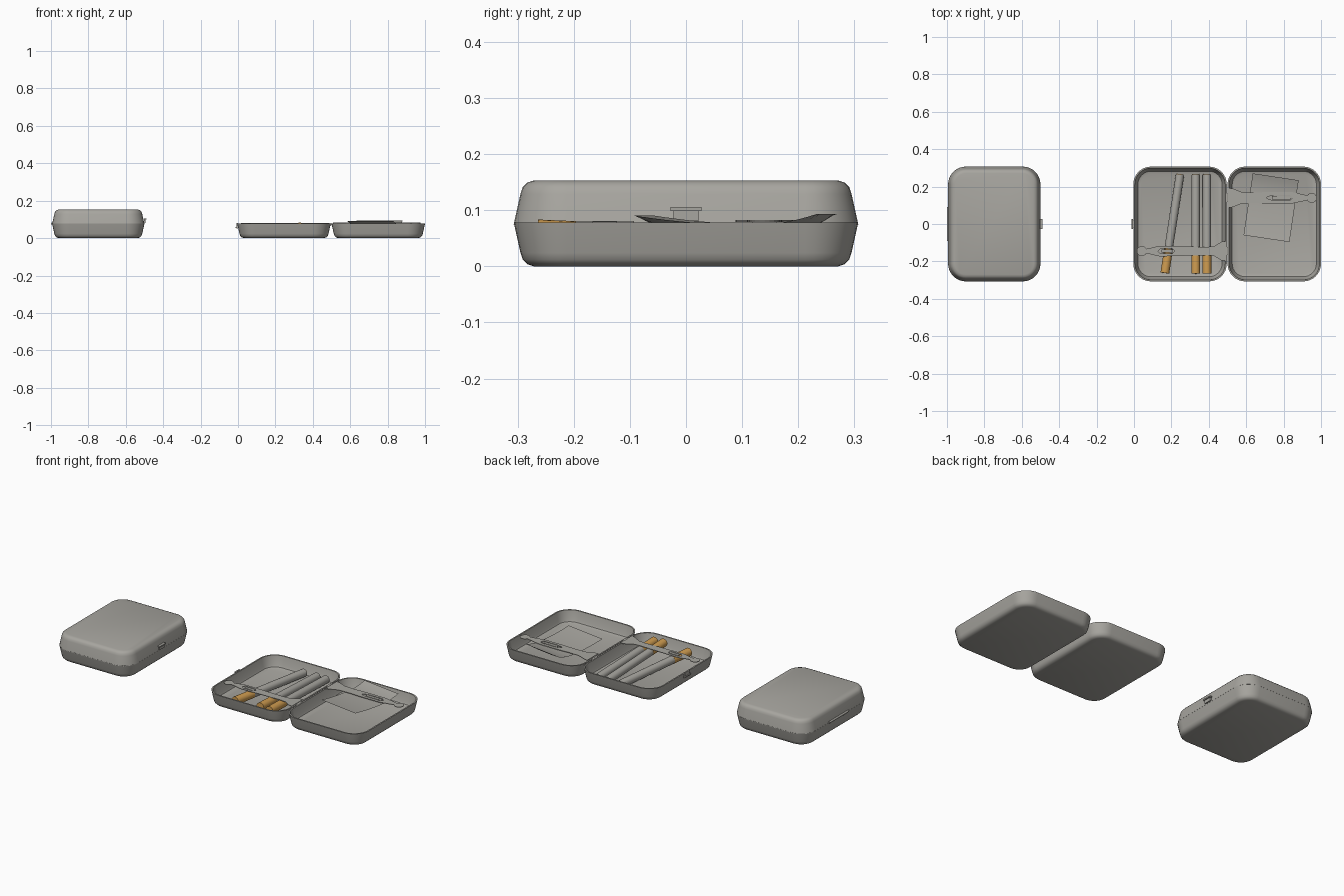
import bpy, bmesh, math
from mathutils import Vector

old = bpy.data.objects.get("Cube")
if old:
    bpy.data.objects.remove(old, do_unlink=True)


def material(name, rgb):
    m = bpy.data.materials.new(name)
    m.use_nodes = True
    m.diffuse_color = (*rgb, 1)
    m.node_tree.nodes["Principled BSDF"].inputs["Base Color"].default_value = (*rgb, 1)
    return m


GREY = material("warm grey", (0.39, 0.38, 0.35))
ORANGE = material("filter orange", (0.62, 0.33, 0.08))


def finish(bm, name, mat, smooth=True):
    bmesh.ops.remove_doubles(bm, verts=bm.verts, dist=0.00001)
    bmesh.ops.recalc_face_normals(bm, faces=bm.faces)
    mesh = bpy.data.meshes.new(name)
    bm.to_mesh(mesh)
    bm.free()
    mesh.materials.append(mat)
    ob = bpy.data.objects.new(name, mesh)
    bpy.context.collection.objects.link(ob)
    if smooth:
        bpy.ops.object.select_all(action='DESELECT')
        ob.select_set(True)
        bpy.context.view_layer.objects.active = ob
        bpy.ops.object.shade_smooth_by_angle(angle=math.radians(35))
    return ob


def rounded_ring(bm, cx, hx, hy, radius, z, steps=8):
    ring = []
    for q, (sx, sy) in enumerate([(1, 1), (-1, 1), (-1, -1), (1, -1)]):
        for i in range(steps + 1):
            a = math.pi / 2 * (q + i / steps)
            ring.append(bm.verts.new((cx + sx * (hx - radius) + radius * math.cos(a),
                                      sy * (hy - radius) + radius * math.sin(a), z)))
    return ring


# Shell section: inset from the rim and height, outside first, then inside
SECTION = [(0.036, 0), (0.024, 0.004), (0.016, 0.012), (0.012, 0.024), (0, 0.078),
           (0.008, 0.078), (0.02, 0.026), (0.025, 0.016), (0.04, 0.011)]


def shell(name, cx, half, flip=False):
    bm = bmesh.new()
    rings = [rounded_ring(bm, cx, half - d, 0.307 - d, 0.095 - d,
                          0.153 - z if flip else z) for d, z in SECTION]
    for a, b in zip(rings, rings[1:]):
        for i in range(len(a)):
            j = (i + 1) % len(a)
            bm.faces.new((a[i], a[j], b[j], b[i]))
    bm.faces.new(rings[0])
    bm.faces.new(rings[-1])
    return finish(bm, name, GREY)


def box(name, loc, size):
    bm = bmesh.new()
    bmesh.ops.create_cube(bm, size=1)
    for v in bm.verts:
        v.co = Vector(loc) + Vector(a * b for a, b in zip(v.co, size))
    return finish(bm, name, GREY, False)


def rod(name, p, q, radius, mat):
    p, q = Vector(p), Vector(q)
    bm = bmesh.new()
    bmesh.ops.create_cone(bm, cap_ends=True, segments=20, radius1=radius, radius2=radius,
                          depth=(q - p).length)
    turn = (q - p).to_track_quat('Z', 'Y').to_matrix()
    for v in bm.verts:
        v.co = turn @ v.co + (p + q) / 2
    return finish(bm, name, mat)


# Closed case and the two halves of the open case
shell("closed_base", -0.747, 0.247)
shell("closed_lid", -0.747, 0.247, flip=True)
shell("open_base", 0.246, 0.25)
shell("open_lid", 0.75, 0.25)

# Latches
box("closed_latch_neck", (-0.499, 0, 0.09), (0.008, 0.044, 0.02))
box("closed_latch_bar", (-0.496, 0, 0.102), (0.014, 0.056, 0.007))
box("open_latch_neck", (-0.005, 0, 0.067), (0.008, 0.044, 0.03))
box("open_latch_bar", (-0.009, 0, 0.057), (0.009, 0.056, 0.007))

# Hinges
rod("closed_hinge", (-0.994, -0.09, 0.078), (-0.994, 0.09, 0.078), 0.006, GREY)
for side, y in (("front", -0.145), ("back", 0.14)):
    rod("open_hinge_" + side, (0.498, y - 0.022, 0.074), (0.498, y + 0.022, 0.074), 0.006, GREY)


# Cigarettes: paper, filter and tobacco tip
def cigarette(name, tip, end):
    tip, end = Vector(tip), Vector(end)
    joint = tip.lerp(end, 0.755)
    rod(name + "_paper", tip, joint, 0.0225, GREY)
    rod(name + "_filter", joint, end, 0.0235, ORANGE)
    rod(name + "_tobacco", tip.lerp(end, -0.006), tip.lerp(end, 0.01), 0.02, ORANGE)


cigarette("slanted_cigarette", (0.246, 0.263, 0.037), (0.165, -0.262, 0.05))
cigarette("middle_cigarette", (0.33, 0.263, 0.037), (0.33, -0.265, 0.06))
cigarette("right_cigarette", (0.39, 0.263, 0.037), (0.39, -0.265, 0.054))


# Spring straps: stations of distance from the hinge, half width, slot half width
def strap(name, x0, direction, y, z, stations, tongue):
    bm = bmesh.new()

    def band(points):
        rows = [[bm.verts.new((x0 + direction * d, y + w, z)) for w in (a, b)]
                for d, a, b in points]
        for (a, b), (c, d) in zip(rows, rows[1:]):
            bm.faces.new((a, b, d, c))

    for s in (1, -1):
        band([(d, s * hole, s * w) for d, w, hole in stations])
    band([(d, -w, w) for d, w in tongue])
    ob = finish(bm, name, GREY, False)
    mod = ob.modifiers.new("thickness", 'SOLIDIFY')
    mod.thickness = 0.003
    mod.offset = 0


def head(start, radius):
    out = []
    for i in range(9):
        a = math.pi * (0.85 - 0.85 * i / 8)
        out.append((start + radius * math.cos(a), max(radius * math.sin(a), 0.0005), 0))
    return out


strap("base_strap", 0.488, -1, -0.145, 0.079,
      [(0, 0.052, 0), (0.02, 0.05, 0), (0.06, 0.026, 0), (0.1, 0.022, 0), (0.27, 0.026, 0),
       (0.285, 0.027, 0.014), (0.345, 0.028, 0.014), (0.36, 0.027, 0), (0.41, 0.014, 0)]
      + head(0.446, 0.027), [(0.28, 0.009), (0.34, 0.008)])
strap("lid_strap", 0.508, 1, 0.14, 0.081,
      [(0, 0.052, 0), (0.02, 0.05, 0), (0.07, 0.03, 0), (0.14, 0.028, 0), (0.2, 0.031, 0),
       (0.21, 0.031, 0.007), (0.24, 0.031, 0.014), (0.325, 0.031, 0.014), (0.34, 0.03, 0),
       (0.41, 0.015, 0)]
      + head(0.442, 0.027), [(0.23, 0.009), (0.33, 0.008)])


# Paper packet: two curved sheets joined at the edge
def packet():
    bm = bmesh.new()
    nu, nv = 10, 20
    tilt = math.radians(-8.5)
    for bulge in (0, 0.024):
        grid = []
        for j in range(nv + 1):
            v = 2 * j / nv - 1
            lift = (0.04 if v > 0.3 else 0.01) * (v - 0.3) ** 2
            row = []
            for i in range(nu + 1):
                u = 2 * i / nu - 1
                x, y = 0.124 * u, 0.167 * v
                z = 0.074 + lift - bulge * (1 - u ** 4) * (1 - v ** 4)
                row.append(bm.verts.new((0.733 + x * math.cos(tilt) - y * math.sin(tilt),
                                         0.087 + x * math.sin(tilt) + y * math.cos(tilt), z)))
            grid.append(row)
        for a, b in zip(grid, grid[1:]):
            for i in range(nu):
                bm.faces.new((a[i], a[i + 1], b[i + 1], b[i]))
    finish(bm, "paper_packet", GREY)


packet()
